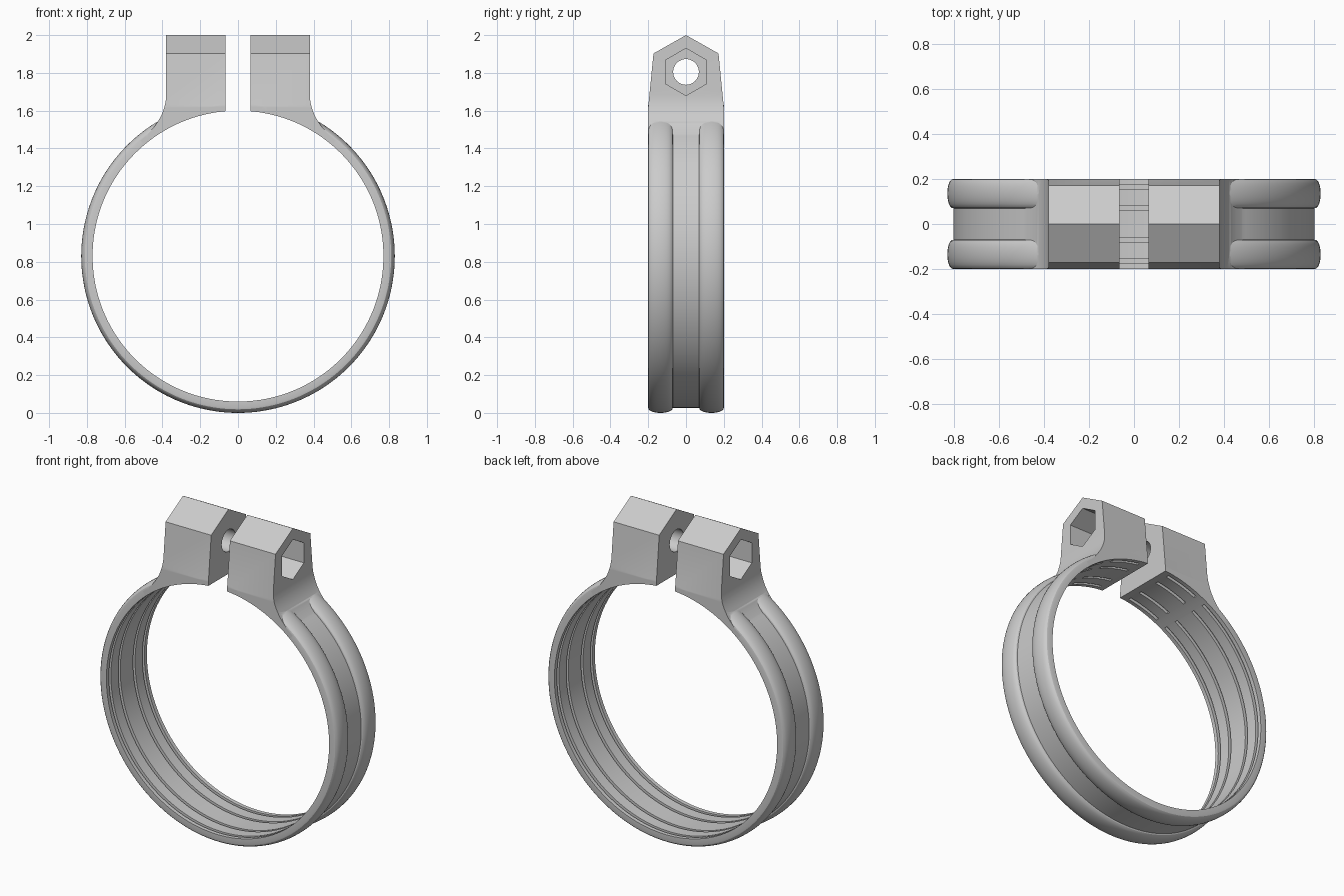
import bpy, bmesh
from math import sin, cos, pi, radians, sqrt

if "Cube" in bpy.data.objects:
    bpy.data.objects.remove(bpy.data.objects["Cube"])

CZ = 0.83          # ring centre height
SEG = 160          # ring segments


def make(name, bm):
    bmesh.ops.recalc_face_normals(bm, faces=bm.faces)
    me = bpy.data.meshes.new(name)
    bm.to_mesh(me)
    bm.free()
    ob = bpy.data.objects.new(name, me)
    bpy.context.collection.objects.link(ob)
    return ob


def prism(bm, pts, place, a, b):
    """Extrude a 2D outline between a and b; place maps (u, v, depth) to xyz."""
    lo = [bm.verts.new(place(u, v, a)) for u, v in pts]
    hi = [bm.verts.new(place(u, v, b)) for u, v in pts]
    bm.faces.new(lo)
    bm.faces.new(hi[::-1])
    for i in range(len(pts)):
        j = (i + 1) % len(pts)
        bm.faces.new((lo[i], lo[j], hi[j], hi[i]))


def along_x(u, v, d):
    return (d, u, v)


def along_y(u, v, d):
    return (u, d, v)


def polar(r, deg):
    return (r * sin(radians(deg)), CZ + r * cos(radians(deg)))


def combine(ob, other, op):
    m = ob.modifiers.new(op, 'BOOLEAN')
    m.operation, m.solver, m.object = op, 'EXACT', other
    bpy.context.view_layer.objects.active = ob
    bpy.ops.object.modifier_apply(modifier=m.name)
    bpy.data.objects.remove(other)


def ngon(n, r, z):
    return [(r * sin(2 * pi * i / n), z + r * cos(2 * pi * i / n)) for i in range(n)]


# Ring: two rounded rims with a flat channel between, revolved around y
half = []
for i in range(13):
    t = pi * i / 12
    half.append((0.135 + 0.065 * cos(t), 0.803 + 0.027 * max(sin(t), 0) ** 0.9))
profile = half + [(-y, r) for y, r in half[::-1]] + [(-0.2, 0.77), (0.2, 0.77)]
bm = bmesh.new()
loops = []
for k in range(SEG):
    loop = []
    for y, r in profile:
        x, z = polar(r, 360 * k / SEG)
        loop.append(bm.verts.new((x, y, z)))
    loops.append(loop)
n = len(profile)
for k in range(SEG):
    p, q = loops[k], loops[(k + 1) % SEG]
    for i in range(n):
        j = (i + 1) % n
        bm.faces.new((p[i], p[j], q[j], q[i]))
clamp = make("clamp_ring", bm)

# Bolt lugs: front outline with a concave fillet, trimmed to the gabled side outline
p0, p1, p2 = (0.38, 1.69), (0.38, 1.555), polar(0.80, 40)
fillet = []
for i in range(15):
    t = i / 14
    fillet.append(tuple((1 - t) ** 2 * a + 2 * t * (1 - t) * b + t * t * c
                        for a, b, c in zip(p0, p1, p2)))
under = [polar(0.785, d) for d in range(40, 3, -3)]
gable = [(0, 2.0), (0.172, 1.903), (0.2, 1.62), (0.2, 1.3),
         (-0.2, 1.3), (-0.2, 1.62), (-0.172, 1.903)]
for side in (-1, 1):
    outline = [(side * x, z) for x, z in [(0.03, 2.1), (0.38, 2.1)] + fillet + under]
    bm = bmesh.new()
    prism(bm, outline, along_y, -0.3, 0.3)
    lug = make("lug", bm)
    bm = bmesh.new()
    prism(bm, gable, along_x, -0.9, 0.9)
    combine(lug, make("gable_trim", bm), 'INTERSECT')
    combine(clamp, lug, 'UNION')

# Gap between the lugs
bm = bmesh.new()
prism(bm, [(-0.4, 1.4), (0.4, 1.4), (0.4, 2.2), (-0.4, 2.2)], along_x, -0.065, 0.065)
combine(clamp, make("gap_cutter", bm), 'DIFFERENCE')

# Bolt hole and hexagonal nut pockets
bm = bmesh.new()
prism(bm, ngon(40, 0.068, 1.805), along_x, -0.6, 0.6)
combine(clamp, make("bolt_cutter", bm), 'DIFFERENCE')
bm = bmesh.new()
for side in (-1, 1):
    prism(bm, ngon(6, 0.125, 1.805), along_x, side * 0.22, side * 0.6)
combine(clamp, make("nut_cutter", bm), 'DIFFERENCE')

# Narrow slots on the inside: short ones under the lugs, long ones round the ring
bm = bmesh.new()
for yc in (-0.165, -0.073, 0.073, 0.165):
    for a0, a1 in ((8, 24), (29, 331), (336, 352)):
        steps = max(6, int((a1 - a0) / 2.25))
        angles = [a0 + (a1 - a0) * i / steps for i in range(steps + 1)]
        outline = [polar(0.79, a) for a in angles] + [polar(0.75, a) for a in angles[::-1]]
        prism(bm, outline, along_y, yc - 0.01, yc + 0.01)
combine(clamp, make("slot_cutter", bm), 'DIFFERENCE')

# Smooth curves, sharp edges
bpy.ops.object.select_all(action='DESELECT')
clamp.select_set(True)
bpy.context.view_layer.objects.active = clamp
bpy.ops.object.shade_smooth_by_angle(angle=radians(28))
